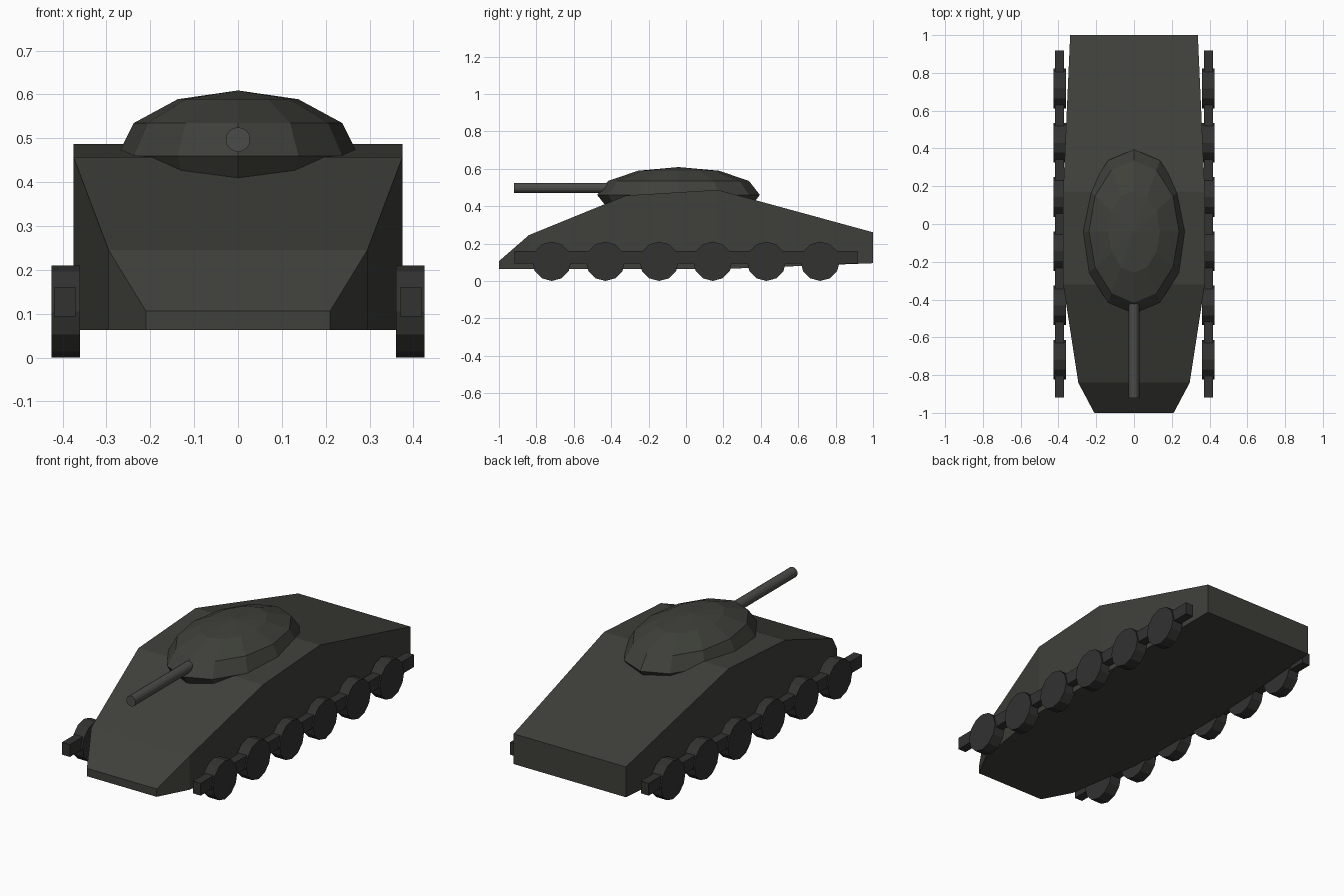
import bpy, bmesh
from math import radians

if "Cube" in bpy.data.objects:
    bpy.data.objects.remove(bpy.data.objects["Cube"])


def material(name, rgb):
    m = bpy.data.materials.new(name)
    m.diffuse_color = (*rgb, 1)
    m.use_nodes = True
    m.node_tree.nodes["Principled BSDF"].inputs["Base Color"].default_value = m.diffuse_color
    return m


PAINT = material("dark_olive", (0.050, 0.052, 0.043))
RUBBER = material("dark_grey", (0.032, 0.032, 0.031))
STEEL = material("gun_grey", (0.07, 0.07, 0.066))


def finish(name, mat):
    ob = bpy.context.object
    ob.name = name
    ob.data.materials.append(mat)
    return ob


def cylinder(name, radius, depth, loc, rot, mat, sides=12):
    bpy.ops.mesh.primitive_cylinder_add(vertices=sides, radius=radius, depth=depth,
                                        location=loc, rotation=rot)
    return finish(name, mat)


# Hull: rectangular sections (y, half width, bottom, top) joined front to back
sections = [(-1.0, 0.21, 0.063, 0.106), (-0.84, 0.295, 0.063, 0.245),
            (-0.32, 0.375, 0.063, 0.457), (0.17, 0.375, 0.063, 0.487),
            (1.0, 0.338, 0.095, 0.26)]
bm = bmesh.new()
rings = [[bm.verts.new(p) for p in ((-w, y, b), (w, y, b), (w, y, t), (-w, y, t))]
         for y, w, b, t in sections]
for r0, r1 in zip(rings, rings[1:]):
    for i in range(4):
        j = (i + 1) % 4
        bm.faces.new((r0[i], r0[j], r1[j], r1[i]))
bm.faces.new(rings[0])
bm.faces.new(rings[-1])
bmesh.ops.recalc_face_normals(bm, faces=bm.faces)
mesh = bpy.data.meshes.new("hull")
bm.to_mesh(mesh)
bm.free()
mesh.materials.append(PAINT)
bpy.context.collection.objects.link(bpy.data.objects.new("hull", mesh))

# Turret: flattened low-poly dome sunk into the hull
bpy.ops.mesh.primitive_uv_sphere_add(segments=12, ring_count=6, radius=1,
                                     location=(0, -0.04, 0.46))
turret = finish("turret", PAINT)
turret.scale = (0.275, 0.435, 0.149)

# Gun barrel
cylinder("gun_barrel", 0.028, 0.57, (0, -0.635, 0.497), (radians(90), 0, 0), STEEL, 16)

# Running gear on both sides: six wheels and a long rail
for side, label in ((-1, "left"), (1, "right")):
    for i in range(6):
        cylinder(f"wheel_{label}_{i + 1}", 0.105, 0.065,
                 (side * 0.393, -0.718 + i * 0.287, 0.105), (0, radians(90), 0), RUBBER)
    bpy.ops.mesh.primitive_cube_add(size=1, location=(side * 0.394, 0, 0.127))
    rail = finish(f"track_rail_{label}", RUBBER)
    rail.scale = (0.048, 1.835, 0.067)
